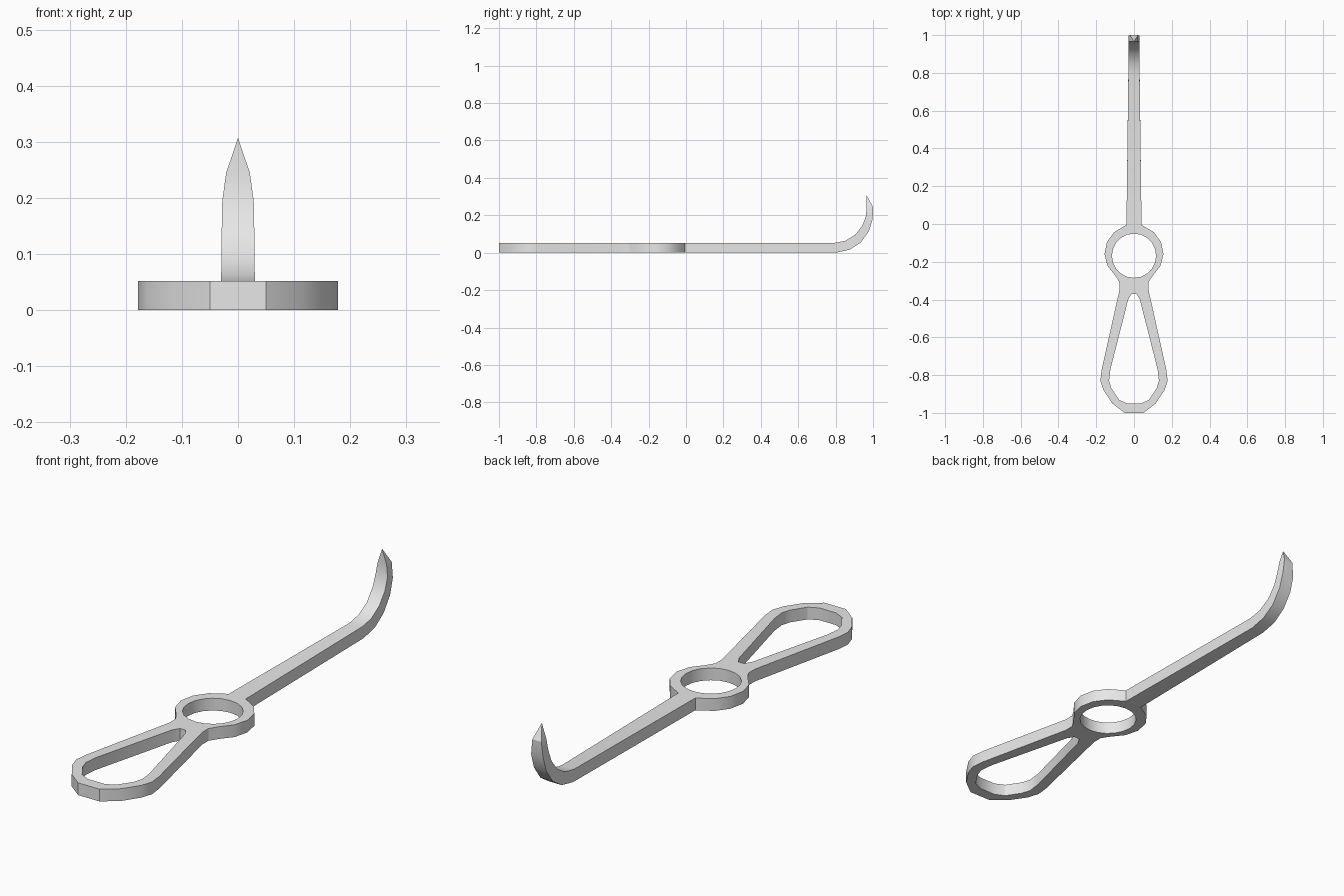
import bpy, bmesh, math

cube = bpy.data.objects.get("Cube")
if cube:
    bpy.data.objects.remove(cube, do_unlink=True)

THICK = 0.052
NECK_Y = -0.005

steel = bpy.data.materials.new("brushed steel grey")
steel.use_nodes = True
steel.diffuse_color = (0.8, 0.8, 0.8, 1)
steel.node_tree.nodes["Principled BSDF"].inputs["Base Color"].default_value = (0.8, 0.8, 0.8, 1)


def finish(name, bm):
    bmesh.ops.recalc_face_normals(bm, faces=bm.faces[:])
    mesh = bpy.data.meshes.new(name)
    bm.to_mesh(mesh)
    bm.free()
    mesh.materials.append(steel)
    obj = bpy.data.objects.new(name, mesh)
    bpy.context.collection.objects.link(obj)
    bpy.ops.object.select_all(action='DESELECT')
    obj.select_set(True)
    bpy.context.view_layer.objects.active = obj
    bpy.ops.object.shade_smooth_by_angle(angle=math.radians(30))


def mirrored(half):
    """Close a right-hand half outline with its mirror image."""
    return half + [(-x, y) for x, y in reversed(half)]


# Handle plate: outer outline, finger ring hole and teardrop grip hole
outline = mirrored([(0.04, NECK_Y), (0.105, -0.043), (0.143, -0.095), (0.156, -0.16),
                    (0.14, -0.222), (0.1, -0.272), (0.077, -0.308), (0.077, -0.35),
                    (0.172, -0.775), (0.178, -0.83), (0.162, -0.88), (0.115, -0.95),
                    (0.05, -1.0)])
teardrop = mirrored([(0.013, -0.37), (0.031, -0.4), (0.125, -0.77), (0.132, -0.83),
                     (0.12, -0.87), (0.08, -0.93), (0.038, -0.95)])
SIDES = 20
ring = [(0.117 * math.cos(math.tau * i / SIDES), -0.168 + 0.117 * math.sin(math.tau * i / SIDES))
        for i in range(SIDES)]

bm = bmesh.new()
for loop in (outline, teardrop, ring):
    verts = [bm.verts.new((x, y, 0)) for x, y in loop]
    for a, b in zip(verts, verts[1:] + verts[:1]):
        bm.edges.new((a, b))
bmesh.ops.triangle_fill(bm, edges=bm.edges[:], use_beauty=True, normal=(0, 0, 1))
result = bmesh.ops.extrude_face_region(bm, geom=bm.faces[:], use_keep_orig=True)
top = [g for g in result["geom"] if isinstance(g, bmesh.types.BMVert)]
bmesh.ops.translate(bm, verts=top, vec=(0, 0, THICK))
finish("handle", bm)

# Shaft and hook: sections as (half width, outer y, outer z, inner y, inner z)
sections = [
    (0.04, NECK_Y, 0, NECK_Y, THICK),
    (0.03, 0.8, 0, 0.79, THICK),
    (0.03, 0.875, 0.016, 0.85, 0.063),
    (0.029, 0.935, 0.055, 0.905, 0.096),
    (0.029, 0.978, 0.115, 0.943, 0.145),
    (0.028, 0.998, 0.18, 0.962, 0.195),
    (0.021, 1.0, 0.245, 0.966, 0.245),
]
bm = bmesh.new()
rows = [[bm.verts.new(p) for p in ((-w, yo, zo), (w, yo, zo), (w, yi, zi), (-w, yi, zi))]
        for w, yo, zo, yi, zi in sections]
for low, high in zip(rows, rows[1:]):
    for i in range(4):
        j = (i + 1) % 4
        bm.faces.new((low[i], low[j], high[j], high[i]))

# Pointed hook tip, flush with the inner face
tip = bm.verts.new((0, 0.966, 0.307))
for i in range(4):
    bm.faces.new((rows[-1][i], rows[-1][(i + 1) % 4], tip))
finish("shaft_and_hook", bm)
